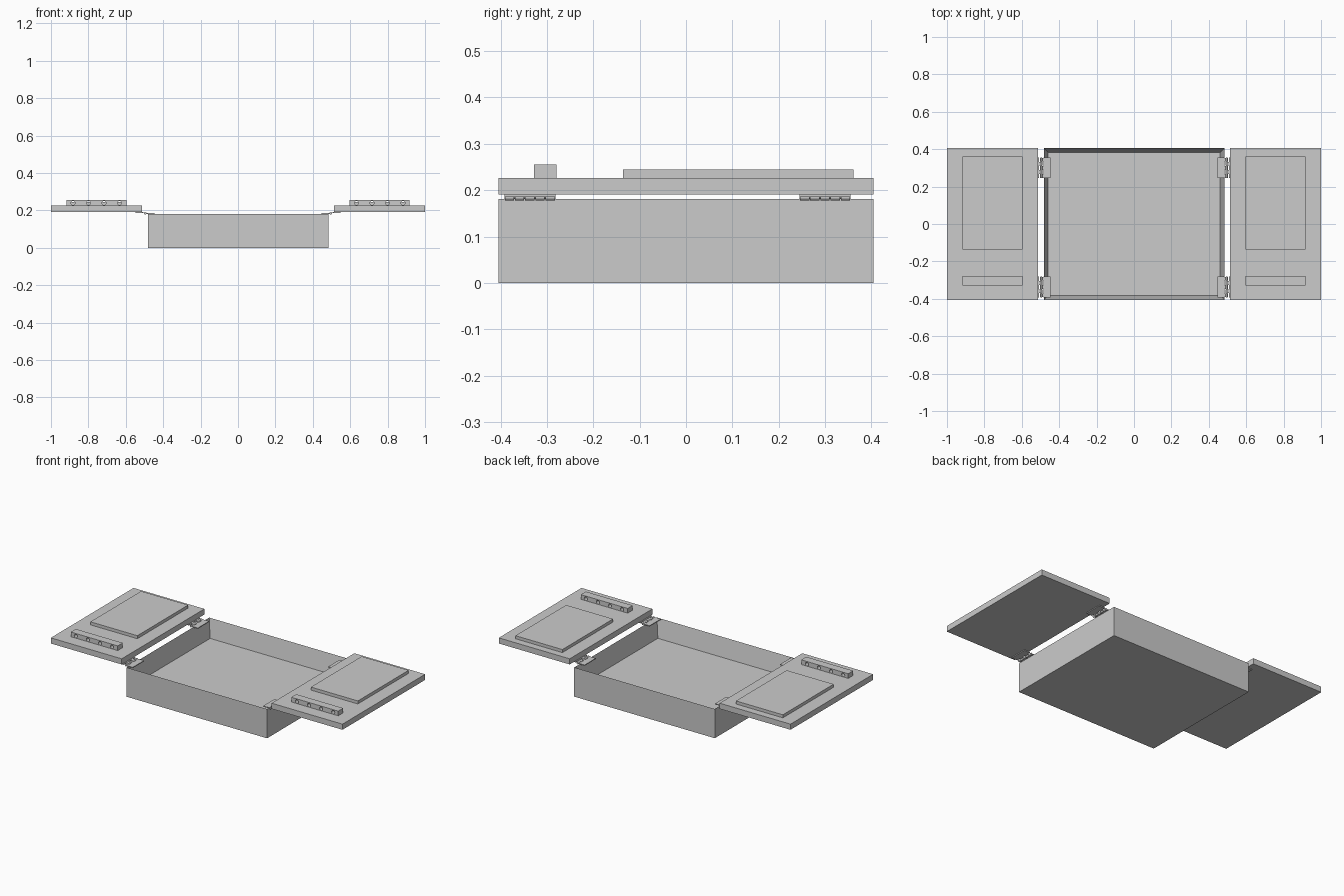
import bpy, bmesh
from math import pi
from mathutils import Matrix, Vector

if "Cube" in bpy.data.objects:
    bpy.data.objects.remove(bpy.data.objects["Cube"])


def add_box(bm, x0, x1, y0, y1, z0, z1):
    c = Vector(((x0 + x1) / 2, (y0 + y1) / 2, (z0 + z1) / 2))
    m = Matrix.Translation(c) @ Matrix.Diagonal((x1 - x0, y1 - y0, z1 - z0, 1))
    bmesh.ops.create_cube(bm, size=1, matrix=m)


def add_cyl(bm, x, z, y0, y1, r, n=16):
    m = Matrix.Translation((x, (y0 + y1) / 2, z)) @ Matrix.Rotation(pi / 2, 4, 'X')
    bmesh.ops.create_cone(bm, cap_ends=True, segments=n, radius1=r, radius2=r,
                          depth=y1 - y0, matrix=m)


def finish(name, bm):
    bmesh.ops.recalc_face_normals(bm, faces=bm.faces)
    me = bpy.data.meshes.new(name)
    bm.to_mesh(me)
    bm.free()
    ob = bpy.data.objects.new(name, me)
    bpy.context.collection.objects.link(ob)
    return ob


def box(name, *dims):
    bm = bmesh.new()
    add_box(bm, *dims)
    return finish(name, bm)


# Open case: inset the top face and push it down to make the cavity
bm = bmesh.new()
add_box(bm, -0.481, 0.483, -0.405, 0.405, 0, 0.181)
bm.faces.ensure_lookup_table()
top = max(bm.faces, key=lambda f: f.calc_center_median().z)
bmesh.ops.inset_individual(bm, faces=[top], thickness=0.031)
bmesh.ops.translate(bm, verts=top.verts, vec=(0, 0, -0.115))
finish("case", bm)

for side, s in (("left", -1), ("right", 1)):
    def span(a, b):
        return (a, b) if s > 0 else (-b, -a)

    # Open lid with raised panel
    box(side + "_lid", *span(0.514, 1), -0.405, 0.405, 0.191, 0.226)
    box(side + "_panel", *span(0.595, 0.917), -0.136, 0.361, 0.226, 0.245)

    # Holder bar with four holes through it
    bar = box(side + "_bar", *span(0.595, 0.917), -0.328, -0.279, 0.226, 0.255)
    bm = bmesh.new()
    for i in range(4):
        add_cyl(bm, s * 0.758 + (i - 1.5) * 0.083, 0.239, -0.4, -0.2, 0.011)
    cutter = finish(side + "_hole_cutter", bm)
    cutter.hide_render = True
    cutter.hide_set(True)
    mod = bar.modifiers.new("holes", 'BOOLEAN')
    mod.object = cutter
    mod.solver = 'EXACT'

    # Hinges: two leaves with alternating knuckles around a pin
    for end, y0 in (("front", -0.392), ("back", 0.245)):
        bm = bmesh.new()
        px, pz, length = s * 0.496, 0.184, 0.11
        add_box(bm, *span(0.447, 0.485), y0, y0 + length, 0.1815, 0.1865)
        add_box(bm, *span(0.507, 0.547), y0, y0 + length, 0.1855, 0.1905)
        step = length / 5
        for k in range(5):
            a, b = y0 + k * step + 0.001, y0 + (k + 1) * step - 0.001
            add_cyl(bm, px, pz, a, b, 0.0065)
            if k % 2:
                add_box(bm, *span(0.496, 0.508), a, b, 0.1855, 0.1895)
            else:
                add_box(bm, *span(0.484, 0.496), a, b, 0.1815, 0.1865)
        add_cyl(bm, px, pz, y0, y0 + length, 0.003, 8)
        finish(f"{side}_{end}_hinge", bm)
